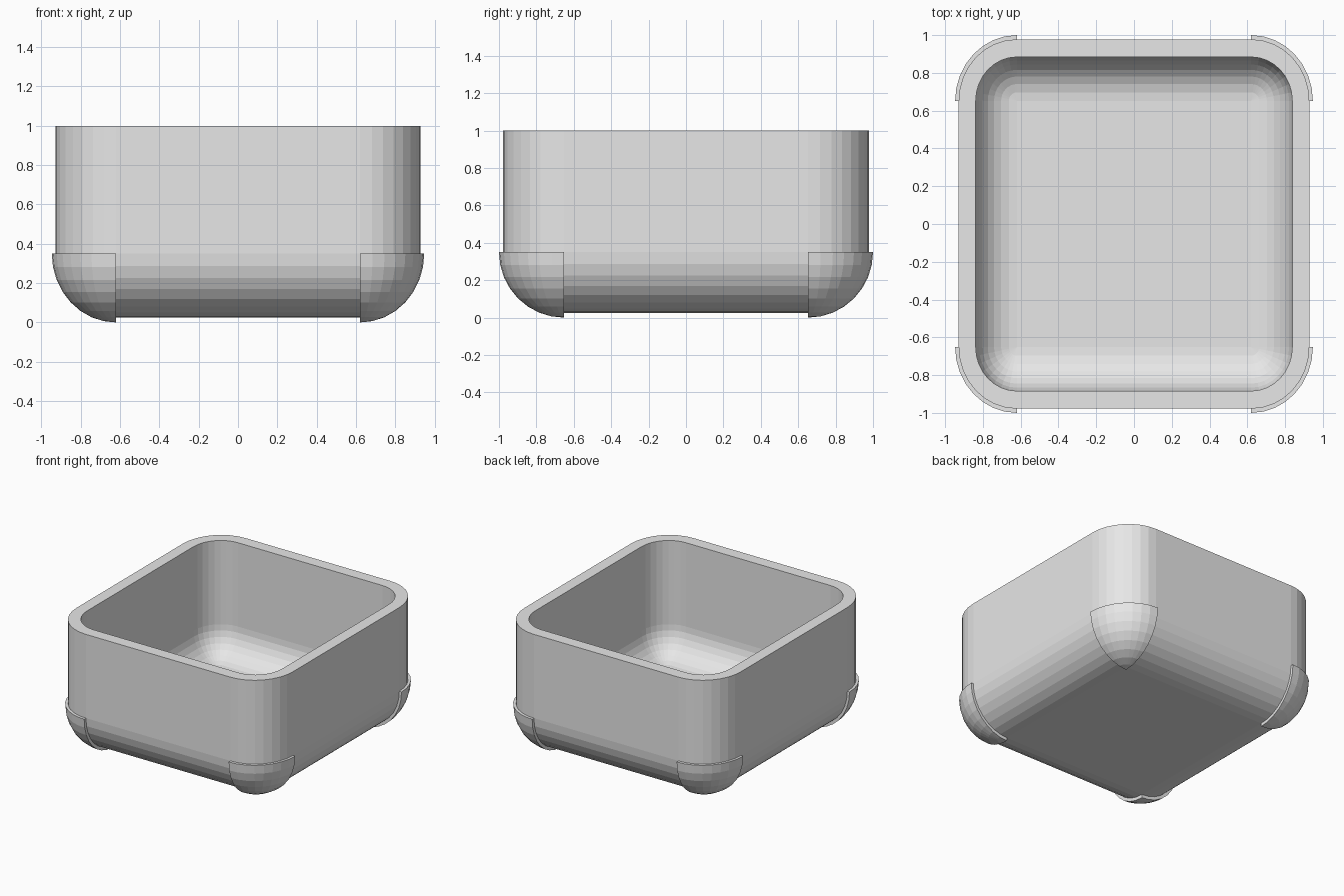
import bpy, bmesh
from math import sin, cos, pi

cube = bpy.data.objects.get("Cube")
if cube:
    bpy.data.objects.remove(cube)

CX, CY, CZ = 0.62, 0.652, 0.35   # centre of each rounded corner
TOP = 1.0
SEG = 8                          # facets per quarter turn
FOOT = (0.327, 0.348, 0.35)      # corner radii in x, y, z
OUTER = (0.308, 0.326, 0.325)
INNER = (0.218, 0.232, 0.235)
FOOT_INNER = (0.300, 0.318, 0.317)

grey = bpy.data.materials.new("plain grey")
grey.use_nodes = True
grey.diffuse_color = (0.8, 0.8, 0.8, 1)
grey.node_tree.nodes["Principled BSDF"].inputs["Base Color"].default_value = (0.8, 0.8, 0.8, 1)


def arc(radii, tilt):
    """Quarter arc around the +x +y corner, tilted down towards the pole."""
    rx, ry, rz = radii
    steps = [i * pi / 2 / SEG for i in range(SEG + 1)]
    return [(CX + rx * cos(tilt) * cos(a), CY + ry * cos(tilt) * sin(a),
             CZ - rz * sin(tilt)) for a in steps]


def rounded_ring(radii, tilt, z=None):
    """Full rounded rectangle made of four mirrored corner arcs."""
    ring = []
    for sx, sy in ((1, 1), (-1, 1), (-1, -1), (1, -1)):
        pts = arc(radii, tilt)
        if sx * sy < 0:
            pts.reverse()
        ring += [(sx * x, sy * y, h if z is None else z) for x, y, h in pts]
    return ring


def skin(name, rings, cap_start, cap_end):
    """Join closed rings of points into one mesh object."""
    bm = bmesh.new()
    loops = [[bm.verts.new(p) for p in ring] for ring in rings]
    n = len(loops[0])
    for a, b in zip(loops, loops[1:]):
        for i in range(n):
            j = (i + 1) % n
            bm.faces.new((a[i], a[j], b[j], b[i]))
    if cap_start:
        bm.faces.new(loops[0])
    if cap_end:
        bm.faces.new(loops[-1])
    bmesh.ops.remove_doubles(bm, verts=bm.verts, dist=1e-5)
    bmesh.ops.recalc_face_normals(bm, faces=bm.faces)
    mesh = bpy.data.meshes.new(name)
    bm.to_mesh(mesh)
    bm.free()
    mesh.materials.append(grey)
    obj = bpy.data.objects.new(name, mesh)
    bpy.context.collection.objects.link(obj)
    return obj


tilts = [i * pi / 2 / SEG for i in range(SEG + 1)]

# Open box: up the outside from the base, over the rim, down to the inner floor
outside = [rounded_ring(OUTER, t) for t in reversed(tilts)]
rim = [rounded_ring(OUTER, 0, TOP), rounded_ring(INNER, 0, TOP)]
inside = [rounded_ring(INNER, t) for t in tilts]
skin("box_body", outside + rim + inside, True, True)

# Corner feet: curved shells wrapping the lower corners
foot_rings = [arc(FOOT, t) + arc(FOOT_INNER, t)[::-1] for t in tilts]
feet = skin("corner_feet", foot_rings, True, False)
mirror = feet.modifiers.new("four corners", 'MIRROR')
mirror.use_axis = (True, True, False)
mirror.use_mirror_merge = False
